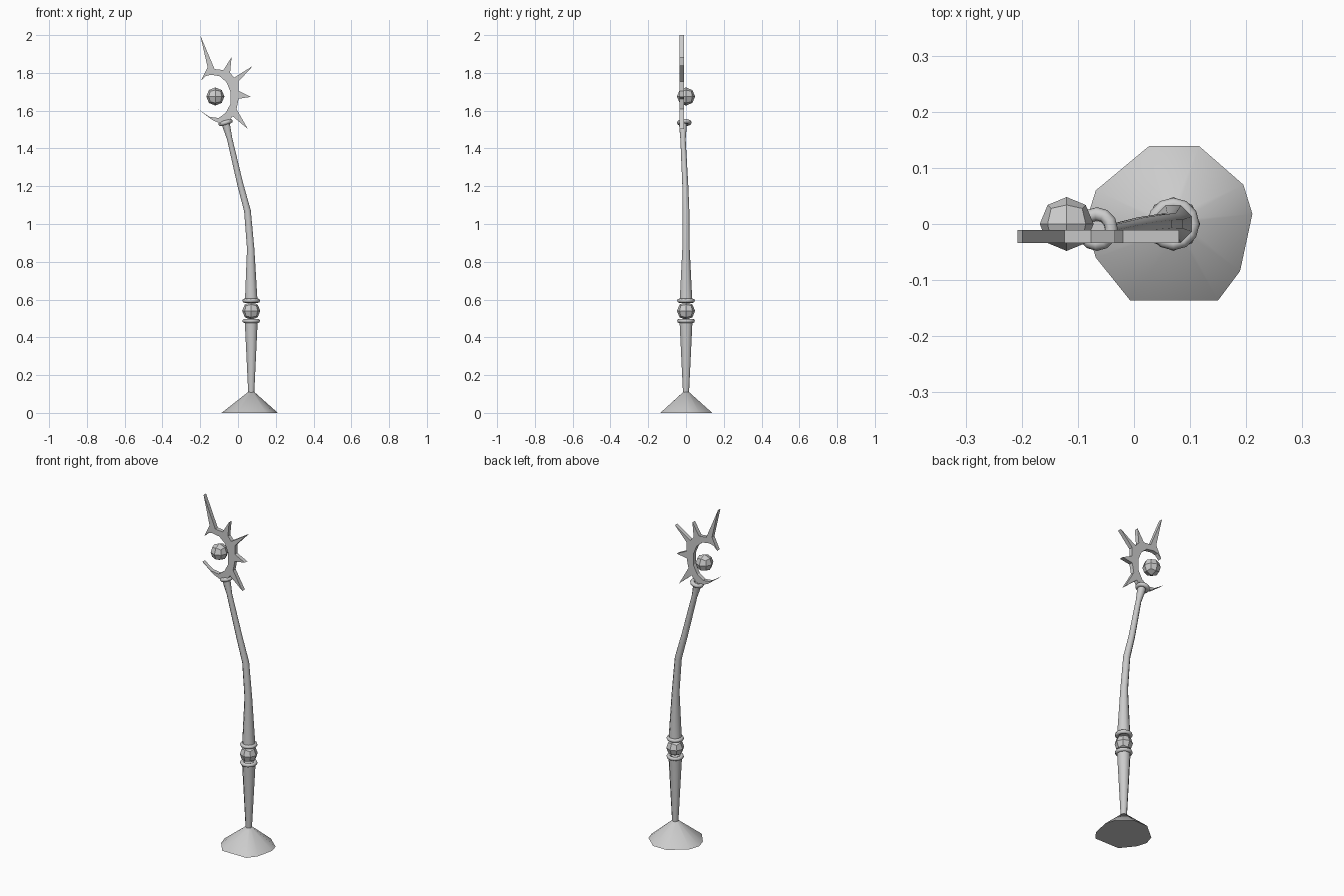
import bpy, bmesh
from math import sin, cos, pi, radians
from mathutils import Vector

if "Cube" in bpy.data.objects:
    bpy.data.objects.remove(bpy.data.objects["Cube"])


def finish(name, bm, smooth=None):
    bmesh.ops.recalc_face_normals(bm, faces=bm.faces)
    me = bpy.data.meshes.new(name)
    bm.to_mesh(me)
    bm.free()
    ob = bpy.data.objects.new(name, me)
    bpy.context.collection.objects.link(ob)
    if smooth:
        shade(ob, smooth)
    return ob


def shade(ob, angle):
    bpy.ops.object.select_all(action='DESELECT')
    ob.select_set(True)
    bpy.context.view_layer.objects.active = ob
    bpy.ops.object.shade_smooth_by_angle(angle=radians(angle))


def loft(name, rings, smooth=50):
    """Skin a list of point rings and cap both ends."""
    bm = bmesh.new()
    loops = [[bm.verts.new(p) for p in ring] for ring in rings]
    n = len(loops[0])
    for a, b in zip(loops, loops[1:]):
        for i in range(n):
            j = (i + 1) % n
            bm.faces.new((a[i], a[j], b[j], b[i]))
    bm.faces.new(loops[0])
    bm.faces.new(loops[-1])
    return finish(name, bm, smooth)


def circle(x, y, z, r, n=8, tilt=0.0):
    ring = []
    for i in range(n):
        a = 2 * pi * (i + 0.5) / n
        ring.append((x + r * cos(a), y + r * sin(a), z - r * cos(a) * tilt))
    return ring


def ball(name, loc, r):
    """Low-poly ball: a cube split once and pushed out to a sphere."""
    bm = bmesh.new()
    bmesh.ops.create_cube(bm, size=2)
    bmesh.ops.subdivide_edges(bm, edges=bm.edges[:], cuts=1, use_grid_fill=True)
    for v in bm.verts:
        v.co = v.co.normalized() * r + Vector(loc)
    return finish(name, bm)


def collar(name, loc, major, minor, tilt=0.0):
    bpy.ops.mesh.primitive_torus_add(major_segments=12, minor_segments=8, location=loc,
                                     rotation=(0, radians(tilt), 0),
                                     major_radius=major, minor_radius=minor)
    ob = bpy.context.object
    ob.name = name
    shade(ob, 50)


CX = 0.07

# Flared foot with an uneven rim
rim = [(0.211, 0.018), (0.195, 0.07), (0.116, 0.139), (0.027, 0.139), (-0.068, 0.06),
       (-0.087, 0.0), (-0.068, -0.06), (-0.007, -0.136), (0.15, -0.136), (0.189, -0.084)]
top = []
for x, y in rim:
    d = Vector((x - CX, y)).normalized() * 0.017
    top.append((CX + d.x, d.y, 0.11))
loft("foot", [[(x, y, 0) for x, y in rim], top])

# Straight lower shaft
loft("lower_shaft", [circle(CX, 0, 0.10, 0.017), circle(CX, 0, 0.485, 0.037)])

# Grip ball between two collars
collar("lower_collar", (CX, 0, 0.487), 0.036, 0.011)
ball("grip_ball", (CX, 0, 0.54), 0.048)
collar("upper_collar", (CX, 0, 0.594), 0.036, 0.011)

# Bent upper shaft: x, y, z, radius, tilt
path = [(0.07, 0, 0.594, 0.036, 0), (0.067, 0, 0.87, 0.021, -0.05),
        (0.05, 0, 1.07, 0.019, -0.18), (0.012, -0.004, 1.21, 0.017, -0.27),
        (-0.044, -0.016, 1.45, 0.015, -0.25), (-0.066, -0.016, 1.535, 0.023, -0.25)]
loft("upper_shaft", [circle(x, y, z, r, 8, t) for x, y, z, r, t in path])
collar("head_collar", (-0.066, -0.009, 1.537), 0.027, 0.012, -17)

# Spiked crescent head, a flat plate cut from one outline
outline = [(-0.2, 2.0), (-0.124, 1.82), (-0.077, 1.815), (-0.034, 1.884), (-0.042, 1.80),
           (-0.02, 1.775), (0.08, 1.838), (0.003, 1.755), (0.003, 1.705), (0.068, 1.673),
           (0.003, 1.663), (-0.008, 1.608), (0.052, 1.503), (-0.029, 1.571), (-0.047, 1.545),
           (-0.087, 1.53), (-0.135, 1.55), (-0.208, 1.605), (-0.15, 1.567), (-0.103, 1.561),
           (-0.066, 1.587), (-0.04, 1.635), (-0.04, 1.70), (-0.061, 1.751), (-0.098, 1.783),
           (-0.145, 1.79), (-0.172, 1.783), (-0.195, 1.76), (-0.161, 1.83)]
loft("crescent_head", [[(x, y, z) for x, z in outline] for y in (-0.034, -0.011)], None)

# Floating orb inside the crescent
ball("orb", (-0.12, 0, 1.675), 0.048)
